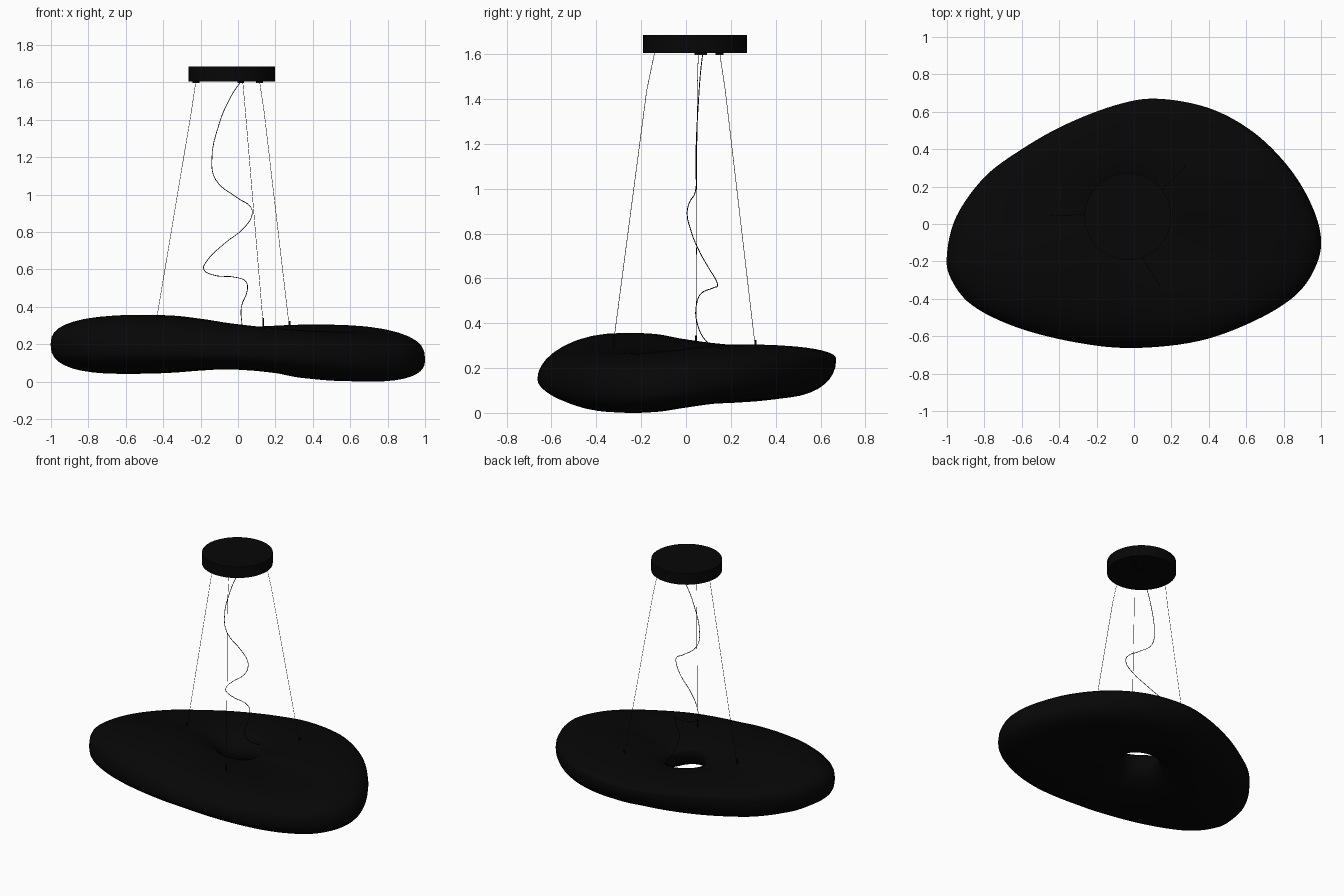
import bpy, bmesh
from math import sin, cos, pi, atan2, radians

if "Cube" in bpy.data.objects:
    bpy.data.objects.remove(bpy.data.objects["Cube"])

black = bpy.data.materials.new("matte_black")
black.diffuse_color = (0.002, 0.002, 0.002, 1)
black.use_nodes = True
black.node_tree.nodes["Principled BSDF"].inputs["Base Color"].default_value = black.diffuse_color
CX, CY = -0.03, 0.04          # axis shared by canopy and throat


def catmull(pts, steps):
    """Closed Catmull-Rom interpolation of tuples of any size."""
    n, out = len(pts), []
    for i in range(n):
        a, b, c, d = (pts[(i + k) % n] for k in (-1, 0, 1, 2))
        for s in range(steps):
            t = s / steps
            out.append([0.5 * (2 * q + (r - p) * t + (2 * p - 5 * q + 4 * r - w) * t * t
                               + (3 * q - p - 3 * r + w) * t ** 3)
                        for p, q, r, w in zip(a, b, c, d)])
    return out


def power(v, e):
    return abs(v) ** e * (1 if v >= 0 else -1)


# pebble shade: rim x, rim y, rim height, crest height, underside height
RIM = [(1, -.08, .12, .283, .016), (.95, .1, .135, .297, .036), (.83, .3, .175, .304, .052),
       (.64, .49, .21, .305, .06), (.4, .62, .235, .30, .067), (.12, .67, .24, .293, .07),
       (-.1, .635, .24, .291, .066), (-.37, .53, .235, .293, .057), (-.6, .4, .225, .298, .048),
       (-.8, .25, .215, .306, .043), (-.95, .04, .205, .322, .041), (-1, -.16, .2, .34, .041),
       (-.98, -.29, .195, .352, .043), (-.865, -.435, .185, .357, .047), (-.62, -.555, .175, .353, .055),
       (-.3, -.635, .16, .333, .062), (0, -.663, .15, .308, .064), (.35, -.625, .14, .285, .043),
       (.65, -.515, .125, .272, .012), (.865, -.38, .115, .268, .001), (.97, -.23, .115, .273, .002)]
THROAT, SEG = 0.12, 36

bm = bmesh.new()
rings = []
for x, y, edge, top, bottom in catmull(RIM, 6):
    ang = atan2(y - CY, x - CX)
    ix, iy = CX + THROAT * cos(ang), CY + THROAT * sin(ang)
    throat_z = 0.2 + 0.038 * cos(ang + radians(66))     # tilted opening
    n_out = 2.05 + 0.6 * abs(cos(ang))
    ring = []
    for k in range(SEG):
        p = 2 * pi * k / SEG
        c, s = cos(p), sin(p)
        e = 2 / (n_out if c > 0 else 2.2 if s > 0 else 2.4)
        mid = 0.52 if s >= 0 else 0.52 + 0.22 * max(0, cos(ang + radians(20)))
        f = mid + (1 - mid if c > 0 else mid) * power(c, e)
        ref = edge if c > 0 else throat_z
        h = (top - ref) if s >= 0 else (ref - bottom)
        ring.append(bm.verts.new((ix + (x - ix) * f, iy + (y - iy) * f, ref + h * power(s, e))))
    rings.append(ring)
for i, a in enumerate(rings):
    b = rings[(i + 1) % len(rings)]
    for k in range(SEG):
        j = (k + 1) % SEG
        bm.faces.new((a[k], b[k], b[j], a[j]))
bmesh.ops.recalc_face_normals(bm, faces=bm.faces)
me = bpy.data.meshes.new("pebble_shade")
bm.to_mesh(me)
bm.free()
me.shade_smooth()
me.materials.append(black)
bpy.context.collection.objects.link(bpy.data.objects.new("pebble_shade", me))


def cylinder(name, x, y, z0, z1, r, sides=16):
    bpy.ops.mesh.primitive_cylinder_add(vertices=sides, radius=r, depth=z1 - z0,
                                        location=(x, y, (z0 + z1) / 2))
    ob = bpy.context.object
    ob.name = name
    ob.data.materials.append(black)
    bpy.ops.object.shade_smooth_by_angle(angle=radians(40))


def wire(name, pts, r, smooth=False):
    cu = bpy.data.curves.new(name, 'CURVE')
    cu.dimensions = '3D'
    cu.bevel_depth, cu.bevel_resolution, cu.resolution_u = r, 1, 4
    cu.use_fill_caps = True
    if smooth:
        sp = cu.splines.new('BEZIER')
        sp.bezier_points.add(len(pts) - 1)
        for bp, p in zip(sp.bezier_points, pts):
            bp.co = p
            bp.handle_left_type = bp.handle_right_type = 'AUTO'
    else:
        sp = cu.splines.new('POLY')
        sp.points.add(len(pts) - 1)
        for q, p in zip(sp.points, pts):
            q.co = (*p, 1)
    cu.materials.append(black)
    bpy.context.collection.objects.link(bpy.data.objects.new(name, cu))


# ceiling canopy
cylinder("ceiling_canopy", -0.033, 0.04, 1.605, 1.685, 0.232, 48)

# suspension wires: top xy, bend xy, foot xyz
WIRES = {"left": ((-.225, .055), (-.25, .05), (-.44, .045, .305)),
         "front": ((.025, -.14), (.04, -.175), (.135, -.325, .3)),
         "back": ((.115, .15), (.14, .175), (.275, .31, .285))}
for side, (t, b, f) in WIRES.items():
    wire("suspension_wire_" + side, [(*t, 1.607), (*b, 1.44), f], 0.0012)
    cylinder("wire_anchor_" + side, f[0], f[1], f[2] - 0.02, f[2] + 0.04, 0.005, 10)
    if side != "front":
        cylinder("wire_grip_" + side, t[0], t[1], 1.596, 1.607, 0.018)

# loose power cord with its outlet
cylinder("cord_outlet", 0.015, 0.075, 1.596, 1.607, 0.018)
CORD = [(.015, .075, 1.605), (-.04, .065, 1.52), (-.1, .055, 1.38), (-.14, .045, 1.18),
        (-.12, .045, 1.08), (0, .04, .98), (.07, .012, .93), (.075, .005, .89), (.03, .02, .82),
        (-.07, .05, .74), (-.17, .105, .64), (-.183, .13, .6), (-.15, .14, .575),
        (0, .115, .555), (.045, .065, .53), (.05, .048, .49), (.018, .05, .4),
        (.02, .09, .32), (.03, .2, .25)]
wire("power_cord", CORD, 0.002, smooth=True)
